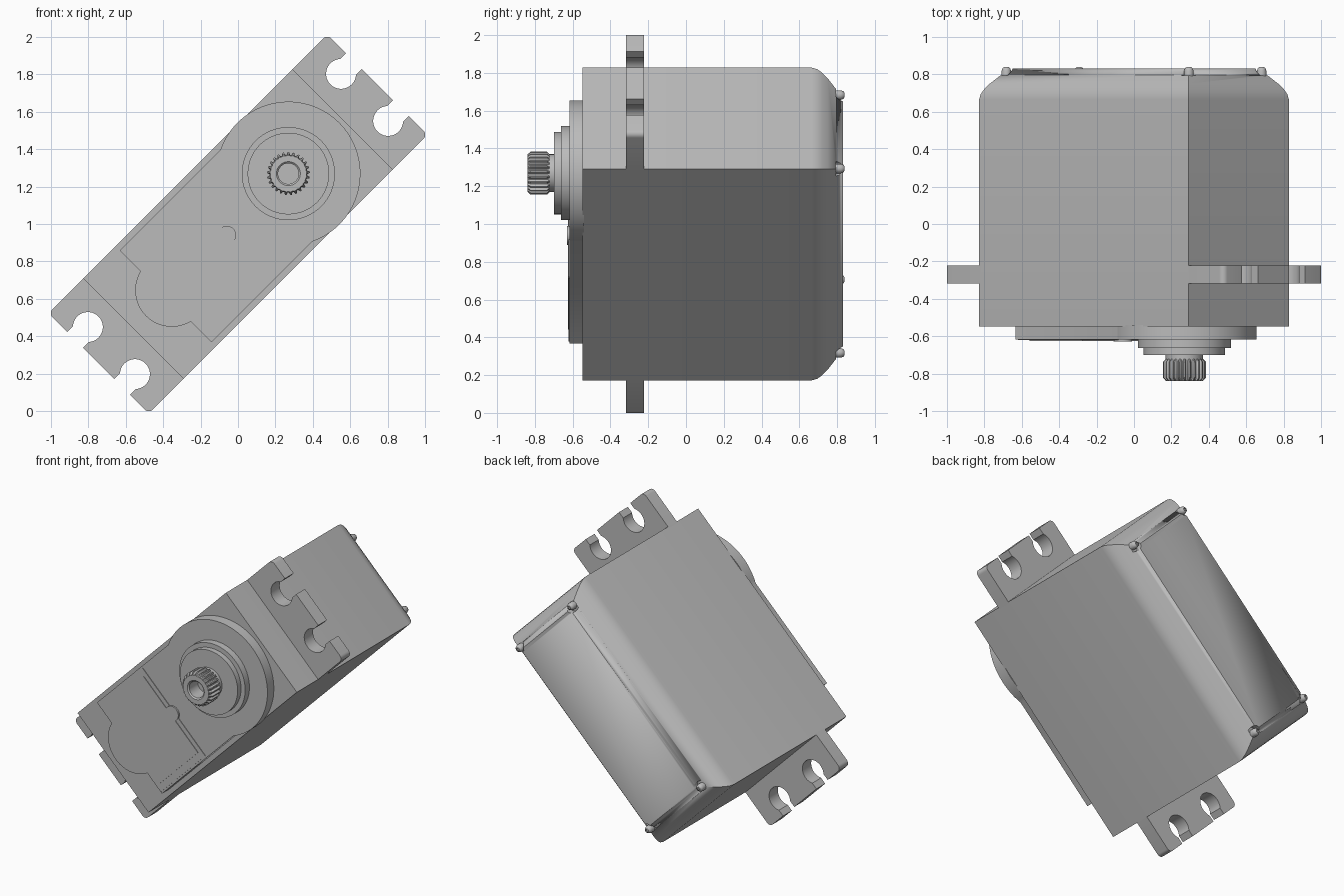
import bpy, bmesh
from math import sin, cos, pi, asin, acos, radians
from mathutils import Matrix

cube = bpy.data.objects.get("Cube")
if cube:
    bpy.data.objects.remove(cube)

grey = bpy.data.materials.new("plain_grey")
grey.use_nodes = True
COLOUR = (0.5, 0.5, 0.5, 1)
grey.diffuse_color = COLOUR
grey.node_tree.nodes["Principled BSDF"].inputs["Base Color"].default_value = COLOUR

# The whole unit is tilted 45 degrees; parts are drawn upright as (u, v) outlines
TILT = Matrix.Translation((0, 0, 1)) @ Matrix.Rotation(radians(-45), 4, 'Y')
HALF_U, HALF_V = 0.792, 0.379
SHAFT_U = 0.381


def arc(cu, cv, r, a0, a1, n):
    return [(cu + r * cos(a0 + (a1 - a0) * i / n), cv + r * sin(a0 + (a1 - a0) * i / n))
            for i in range(n + 1)]


def circle(cu, cv, r, n=64):
    return arc(cu, cv, r, 0, 2 * pi, n)[:-1]


def rect(u0, u1, v):
    return [(u0, -v), (u1, -v), (u1, v), (u0, v)]


def loft(name, rings, smooth=30):
    """Skin a list of (outline, depth y) rings and cap both ends."""
    bm = bmesh.new()
    loops = [[bm.verts.new((u, y, v)) for u, v in outline] for outline, y in rings]
    for a, b in zip(loops, loops[1:]):
        for i in range(len(a)):
            j = (i + 1) % len(a)
            bm.faces.new((a[i], a[j], b[j], b[i]))
    bm.faces.new(loops[0])
    bm.faces.new(loops[-1])
    bmesh.ops.recalc_face_normals(bm, faces=bm.faces)
    mesh = bpy.data.meshes.new(name)
    bm.to_mesh(mesh)
    bm.free()
    mesh.materials.append(grey)
    obj = bpy.data.objects.new(name, mesh)
    bpy.context.collection.objects.link(obj)
    obj.matrix_world = TILT
    bpy.ops.object.select_all(action='DESELECT')
    obj.select_set(True)
    bpy.context.view_layer.objects.active = obj
    bpy.ops.object.shade_smooth_by_angle(angle=radians(smooth))
    return obj


def prism(name, outline, y0, y1):
    return loft(name, [(outline, y0), (outline, y1)])


# Case with a softened chamfer round the back
def inset(d):
    return rect(-HALF_U + d, HALF_U - d, HALF_V - d)


case = loft("case", [(inset(d), y) for d, y in (
    (0, -0.548), (0, 0.665), (0.006, 0.695), (0.02, 0.722), (0.04, 0.75), (0.115, 0.832))])

# Corner screws sitting in shallow pockets
for su in (-1, 1):
    for sv in (-1, 1):
        u, v = su * 0.69, sv * 0.275
        cutter = prism("screw_pocket_cutter", circle(u, v, 0.04, 24), 0.795, 0.9)
        cutter.hide_render = True
        cutter.hide_set(True)
        cut = case.modifiers.new("pocket", 'BOOLEAN')
        cut.object = cutter
        cut.solver = 'EXACT'
        loft("case_screw", [(circle(u, v, r, 24), y) for r, y in (
            (0.025, 0.78), (0.025, 0.82), (0.02, 0.834), (0.01, 0.84),
            (0.01, 0.83))], 50)

# Mounting ears with two open screw slots each
END, HOLE_U, HOLE_V, HOLE_R, SLOT = 1.054, 0.957, 0.178, 0.08, 0.06
CORNER = 0.03
open_a = asin(SLOT / HOLE_R)
half = [(HALF_U - 0.01, HALF_V)]
half += arc(END - CORNER, HALF_V - CORNER, CORNER, pi / 2, 0, 6)
half += [(END, HOLE_V + SLOT)]
half += arc(HOLE_U, HOLE_V, HOLE_R, open_a, 2 * pi - open_a, 28)
half += [(END, HOLE_V - SLOT)]
ear = half + [(u, -v) for u, v in reversed(half)]
for name, s in (("upper_ear", 1), ("lower_ear", -1)):
    prism(name, [(s * u, v) for u, v in ear], -0.318, -0.223)

# Raised front cover: round gear end, straight sides, small round bulge
COVER_U, COVER_V, GEAR_R, BULGE_R = -0.548, 0.347, 0.385, 0.196
a = pi - asin(COVER_V / GEAR_R)
b = pi - acos((-0.5 - COVER_U) / BULGE_R)
cover = arc(SHAFT_U, 0, GEAR_R, -a, a, 56) + [(COVER_U, COVER_V)]
cover += arc(-0.5, 0, BULGE_R, b, 2 * pi - b, 28) + [(COVER_U, -COVER_V)]
prism("front_cover", cover, -0.54, -0.617)

# Thin lid, its label panel and the finger tab
prism("cover_lid", rect(COVER_U + 0.005, -0.07, 0.335), -0.61, -0.621)
prism("lid_panel", rect(-0.5, -0.1, 0.29), -0.615, -0.625)
prism("lid_tab", circle(-0.085, 0, 0.05, 32), -0.61, -0.629)

# Stepped bearing boss
loft("bearing_boss", [(circle(SHAFT_U, 0, r), y) for r, y in (
    (0.249, -0.6), (0.249, -0.663), (0.218, -0.663), (0.218, -0.7))])
prism("shaft_neck", circle(SHAFT_U, 0, 0.1), -0.69, -0.74)

# Splined output shaft with a bore
TEETH = 25


def spline(tip, root):
    n = TEETH * 4
    pts = []
    for i in range(n):
        r = tip if i % 4 < 2 else root
        t = 2 * pi * i / n
        pts.append((SHAFT_U + r * cos(t), r * sin(t)))
    return pts


bore = circle(SHAFT_U, 0, 0.055, TEETH * 4)
rim = circle(SHAFT_U, 0, 0.064, TEETH * 4)
loft("output_spline", [
    (spline(0.098, 0.096), -0.72), (spline(0.115, 0.101), -0.737),
    (spline(0.115, 0.101), -0.822), (spline(0.098, 0.096), -0.84),
    (rim, -0.84), (bore, -0.832), (bore, -0.74)])
